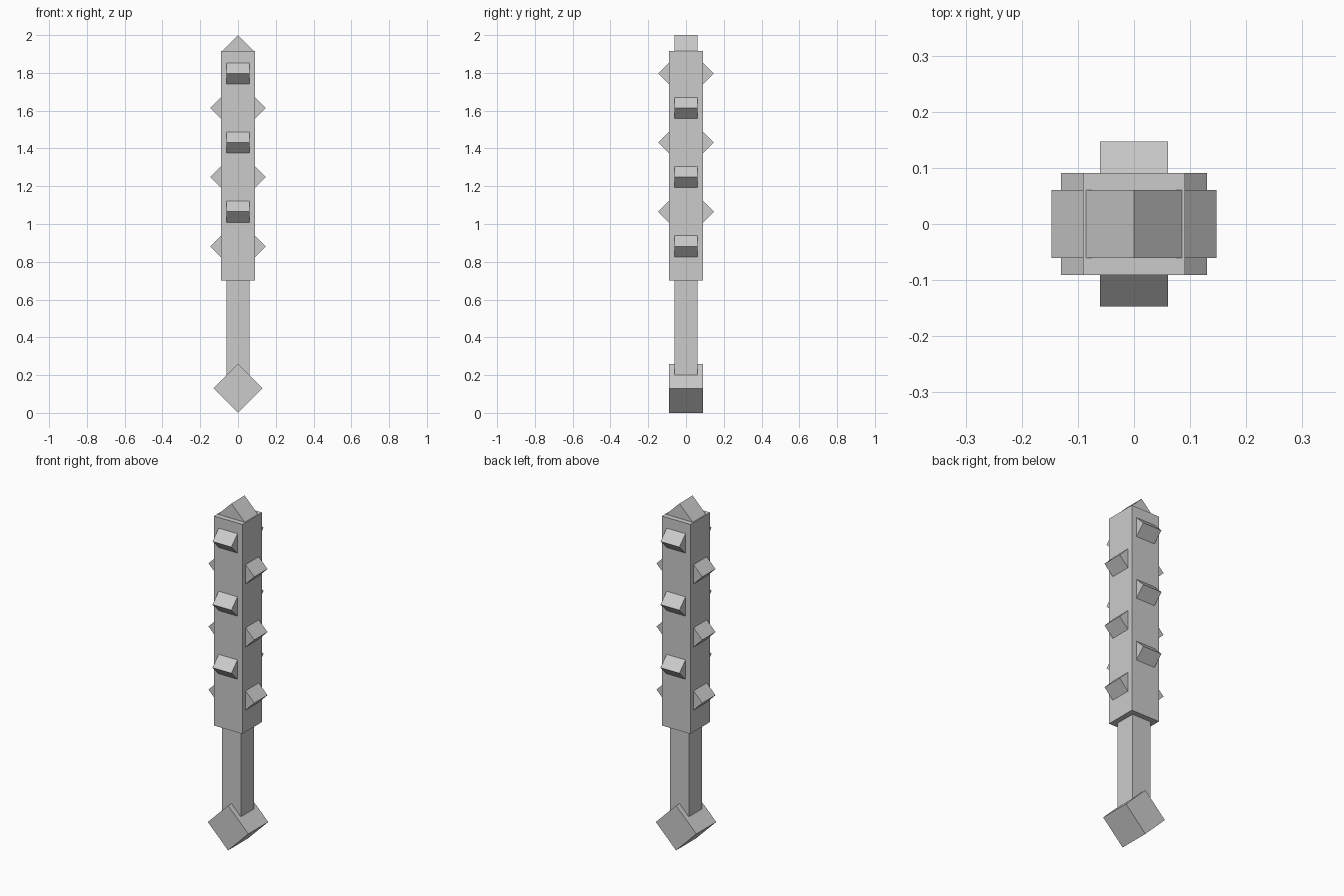
import bpy
from math import pi
from mathutils import Matrix

cube = bpy.data.objects.get("Cube")
if cube:
    bpy.data.objects.remove(cube, do_unlink=True)

# Single plain material
grey = bpy.data.materials.new("plain grey")
grey.use_nodes = True
colour = (0.6, 0.6, 0.6, 1)
grey.diffuse_color = colour
grey.node_tree.nodes["Principled BSDF"].inputs["Base Color"].default_value = colour


def box(name, centre, size, tilt_axis=None):
    """Box, optionally turned 45 degrees about one axis to show an edge."""
    bpy.ops.mesh.primitive_cube_add(size=1, location=centre)
    ob = bpy.context.object
    ob.name = name
    mat = Matrix.Diagonal((*size, 1))
    if tilt_axis:
        mat = Matrix.Rotation(pi / 4, 4, tilt_axis) @ mat
    ob.data.transform(mat)
    ob.data.materials.append(grey)
    return ob


HEAD = 0.182      # head width
STUD = 0.121      # stud cube edge, also grip width
TOP = 1.915       # top of head
BASE = 0.70       # bottom of head
POMMEL = 0.13     # pommel centre height
OFFSET = 0.0615   # stud centre from the axis

# Shaft
box("head", (0, 0, (TOP + BASE) / 2), (HEAD, HEAD, TOP - BASE))
box("grip", (0, 0, (BASE + POMMEL) / 2), (STUD, STUD, BASE - POMMEL))
box("pommel", (0, 0, POMMEL), (0.184, HEAD, 0.184), 'Y')
box("tip_stud", (0, 0, TOP), (STUD,) * 3, 'Y')

# Rows of studs, staggered between front/back and the sides
for row in range(3):
    z = 1.065 + row * 0.366
    for sign, fb, side in ((-1, "front", "right"), (1, "back", "left")):
        box(f"{fb}_stud_{row + 1}", (0, sign * OFFSET, z), (STUD,) * 3, 'X')
        box(f"{side}_stud_{row + 1}", (sign * OFFSET, 0, z - 0.183), (STUD,) * 3, 'Y')
